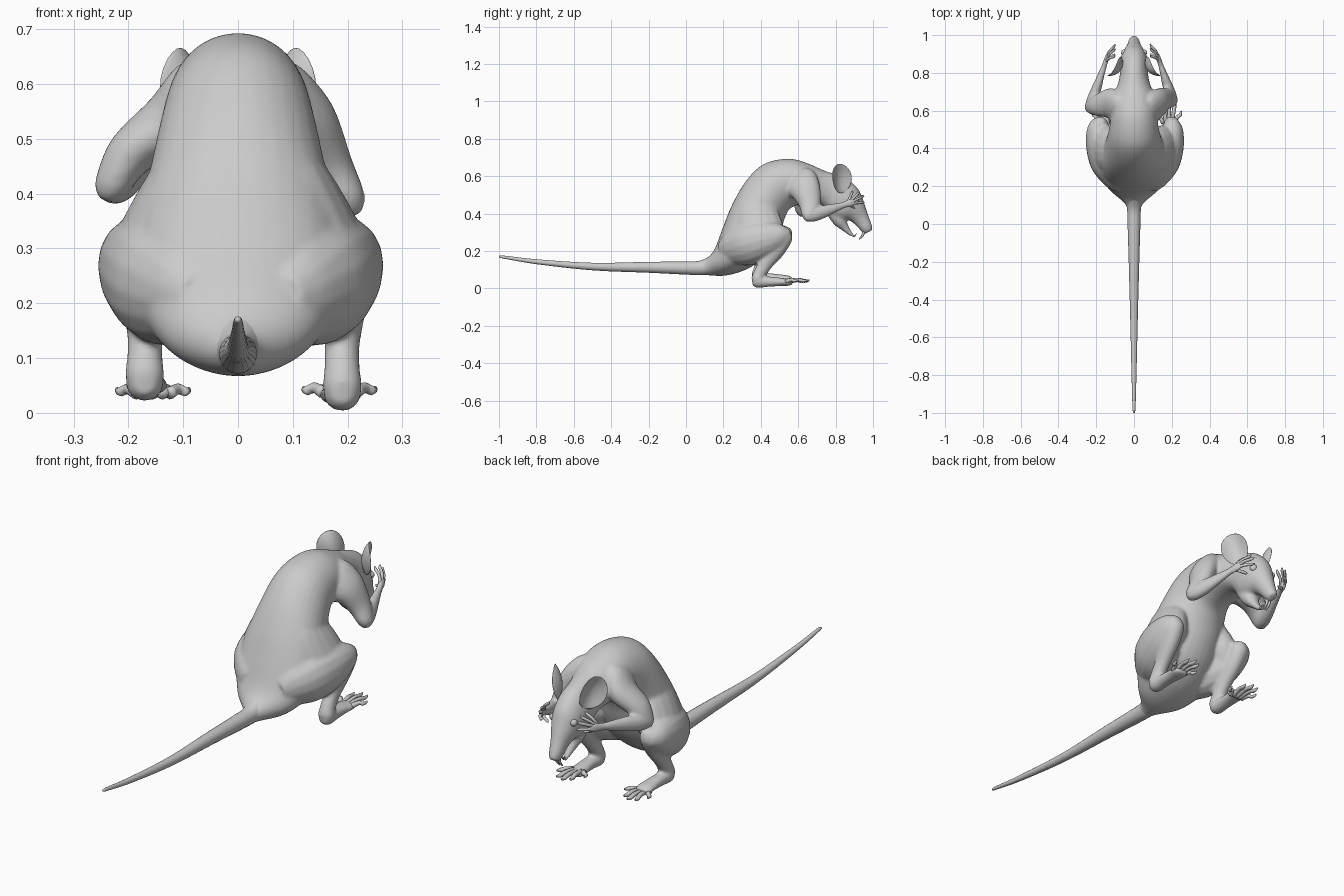
import bpy, bmesh, math
from mathutils import Vector, Matrix


def catmull(rows, sub):
    out = []
    n = len(rows)
    for i in range(n - 1):
        p = [rows[max(0, min(n - 1, i + k))] for k in (-1, 0, 1, 2)]
        for j in range(sub):
            t = j / sub
            out.append([0.5 * (2 * b + (c - a) * t + (2 * a - 5 * b + 4 * c - d) * t * t
                               + (3 * b - a - 3 * c + d) * t ** 3) for a, b, c, d in zip(*p)])
    return out + [list(rows[-1])]


def loft(bm, rows, sides=20, sub=4):
    """rows: centre, side vector, up vector (9 numbers) per cross-section"""
    rings = []
    for r in catmull(rows, sub):
        c, s, u = Vector(r[0:3]), Vector(r[3:6]), Vector(r[6:9])
        rings.append([bm.verts.new(c + s * math.cos(a) + u * math.sin(a))
                      for a in (2 * math.pi * k / sides for k in range(sides))])
    for A, B in zip(rings, rings[1:]):
        for k in range(sides):
            bm.faces.new((A[k], A[(k + 1) % sides], B[(k + 1) % sides], B[k]))
    bm.faces.new(rings[0][::-1])
    bm.faces.new(rings[-1])


def limb(bm, pts, s=1, dx=0, dz=0, sides=16, sub=4):
    """pts: x, y, z, half width across, half depth; s mirrors in x"""
    P = [Vector((s * (p[0] + dx), p[1], p[2] + dz)) for p in pts]
    rows = []
    for i, p in enumerate(pts):
        t = (P[min(i + 1, len(P) - 1)] - P[max(i - 1, 0)]).normalized()
        side = Vector((1, 0, 0))
        side = (side - t * side.dot(t)).normalized()
        up = t.cross(side)
        rows.append([*P[i], *(side * p[3]), *(up * p[4])])
    loft(bm, rows, sides, sub)


def make(name, bm):
    bmesh.ops.recalc_face_normals(bm, faces=bm.faces[:])
    for f in bm.faces:
        f.smooth = True
    me = bpy.data.meshes.new(name)
    bm.to_mesh(me)
    bm.free()
    ob = bpy.data.objects.new(name, me)
    bpy.context.collection.objects.link(ob)
    return ob


# torso, neck and head: back (y, z), underside (y, z), half width
torso = [(.05, .14, .05, .08, .028), (.10, .152, .12, .07, .05), (.15, .205, .22, .07, .13),
         (.195, .32, .34, .11, .185), (.243, .44, .44, .19, .187), (.31, .56, .50, .29, .162),
         (.39, .648, .53, .38, .142), (.47, .684, .56, .43, .13), (.57, .692, .62, .45, .12),
         (.66, .665, .69, .45, .108), (.74, .63, .74, .43, .086), (.80, .61, .765, .395, .076),
         (.87, .58, .79, .365, .076), (.925, .525, .825, .36, .07), (.952, .46, .865, .365, .055),
         (.972, .40, .90, .345, .039), (.992, .345, .935, .308, .03), (1.0, .315, .955, .29, .02)]
bm = bmesh.new()
loft(bm, [[0, (a + c) / 2, (b + d) / 2, w, 0, 0, 0, (a - c) / 2, (b - d) / 2]
          for a, b, c, d, w in torso], 32, 5)
# lower jaw
limb(bm, [(0, .79, .43, .05, .05), (0, .82, .365, .045, .038), (0, .85, .325, .028, .022),
          (0, .875, .297, .018, .013), (0, .892, .28, .012, .01)])

toes, fingers, ears, eyes, teeth = (bmesh.new() for _ in range(5))
for s in (1, -1):
    right = s > 0
    # hind leg: thigh, shin, foot
    dx, dz = (.0, 0) if right else (-.02, .018)
    limb(bm, [(.07, .20, .20, .05, .06), (.10, .25, .215, .078, .095), (.14, .335, .24, .1, .118),
              (.183, .43, .265, .08, .1), (.20, .51, .285, .055, .062), (.20, .557, .292, .024, .026)],
         s, dx / 2 + .005)
    # flank running from thigh up to the ribs
    limb(bm, [(.155, .40, .24, .05, .10), (.15, .40, .30, .08, .125), (.127, .385, .37, .072, .12),
              (.095, .38, .44, .06, .10), (.075, .39, .50, .03, .05)], s, dx / 3)
    limb(bm, [(.20, .545, .31, .02, .02), (.20, .53, .28, .042, .045), (.195, .48, .21, .042, .052),
              (.19, .425, .13, .033, .038), (.19, .395, .08, .033, .035), (.19, .38, .045, .036, .032),
              (.19, .375, .02, .018, .018)], s, dx, dz)
    limb(bm, [(.19, .355, .035, .018, .018), (.19, .38, .035, .034, .032), (.19, .44, .036, .032, .028),
              (.188, .50, .035, .036, .023), (.186, .55, .032, .04, .018), (.186, .57, .03, .025, .01)],
         s, dx, dz)
    tdx, tdz = (0, .008) if right else (-.03, .006)
    for bx, tx, ty in ((.155, .12, .585), (.168, .155, .64), (.186, .185, .66),
                       (.202, .218, .648), (.215, .25, .60)):
        limb(toes, [(bx, .535, .03, .012, .012), ((bx * .55 + tx * .45), .535 * .5 + ty * .5, .038, .010, .010),
                    (tx * .8 + bx * .2, ty - .025, .033, .010, .009), (tx, ty - .005, .035, .005, .005),
                    (tx, ty, .04, .002, .002)], s, tdx, tdz, 8, 3)
    # foreleg: upper arm, forearm, palm; the left elbow sits further out
    e = (.203, .655, .385) if right else (.232, .62, .412)
    w = (.135, .862, .452) if right else (.15, .86, .455)
    limb(bm, [(.05, .58, .59, .04, .07), (.08, .605, .565, .06, .10), (.128, .64, .525, .056, .082),
              (e[0] - .035, e[1] + .008, e[2] + .06, .044, .058), (e[0], e[1], e[2], .032, .036),
              (e[0] + .01, e[1], e[2] - .025, .015, .015)], s)
    F = Vector(e)
    G = Vector(w)
    arm = [(*F.lerp(G, t), a, b) for t, a, b in ((-.1, .014, .016), (.05, .03, .035), (.3, .029, .037),
           (.65, .02, .026), (.92, .014, .018), (1.08, .013, .023), (1.2, .008, .018))]
    limb(bm, arm, s)
    for oy, oz in ((.03, .07), (.068, .064), (.09, .042), (.092, .008), (.04, -.022)):
        tip = G + Vector((-.05, oy, oz))
        mid = G.lerp(tip, .55) + Vector((.01, 0, 0))
        limb(fingers, [(*G.lerp(tip, .05), .009, .009), (*mid, .007, .007),
                       (*G.lerp(tip, .85), .007, .007), (*tip, .002, .002)], s, 0, 0, 8, 3)
    # cupped ear facing forward and outward
    n = Vector((.78, .55, -.1)).normalized()
    v = Vector((.42, -.05, .9))
    v = (v - n * v.dot(n)).normalized()
    u = v.cross(n)
    C = Vector((.092, .825, .588))
    new = bmesh.ops.create_uvsphere(ears, u_segments=24, v_segments=16, radius=1)['verts']
    for q in new:
        a, b, c = q.co
        p = C + u * (a * .062) + v * (b * .08) + n * (c * .006 + .036 * (a * a + .5 * b * b) - .018)
        q.co = Vector((p.x * s, p.y, p.z))
    # eye and incisors
    bmesh.ops.create_uvsphere(eyes, u_segments=16, v_segments=12, radius=.017,
                              matrix=Matrix.Translation((s * .052, .907, .468)))
    limb(teeth, [(.007, .95, .31, .007, .008), (.007, .945, .285, .006, .007), (.006, .925, .262, .004, .003)],
         s, 0, 0, 8, 3)
    limb(teeth, [(.005, .88, .29, .005, .006), (.005, .90, .28, .005, .005), (.004, .912, .295, .003, .002)],
         s, 0, 0, 8, 3)

# fuse the body parts into one smooth skin
body = make("body", bm)
m = body.modifiers.new("fuse", 'REMESH')
m.mode = 'VOXEL'
m.voxel_size = .007
m.use_smooth_shade = True
m = body.modifiers.new("soften", 'SMOOTH')
m.factor = .5
m.iterations = 10

# tail
bm = bmesh.new()
limb(bm, [(0, -1, .17, .004, .004), (0, -.97, .167, .008, .008), (0, -.8, .143, .013, .013),
          (0, -.5, .117, .02, .02), (0, -.2, .113, .028, .029), (0, 0, .109, .034, .035),
          (0, .08, .11, .037, .039), (0, .14, .125, .05, .05)], sides=20, sub=6)
make("tail", bm)
for name, part in (("toes", toes), ("fingers", fingers), ("ears", ears), ("eyes", eyes), ("teeth", teeth)):
    make(name, part)
